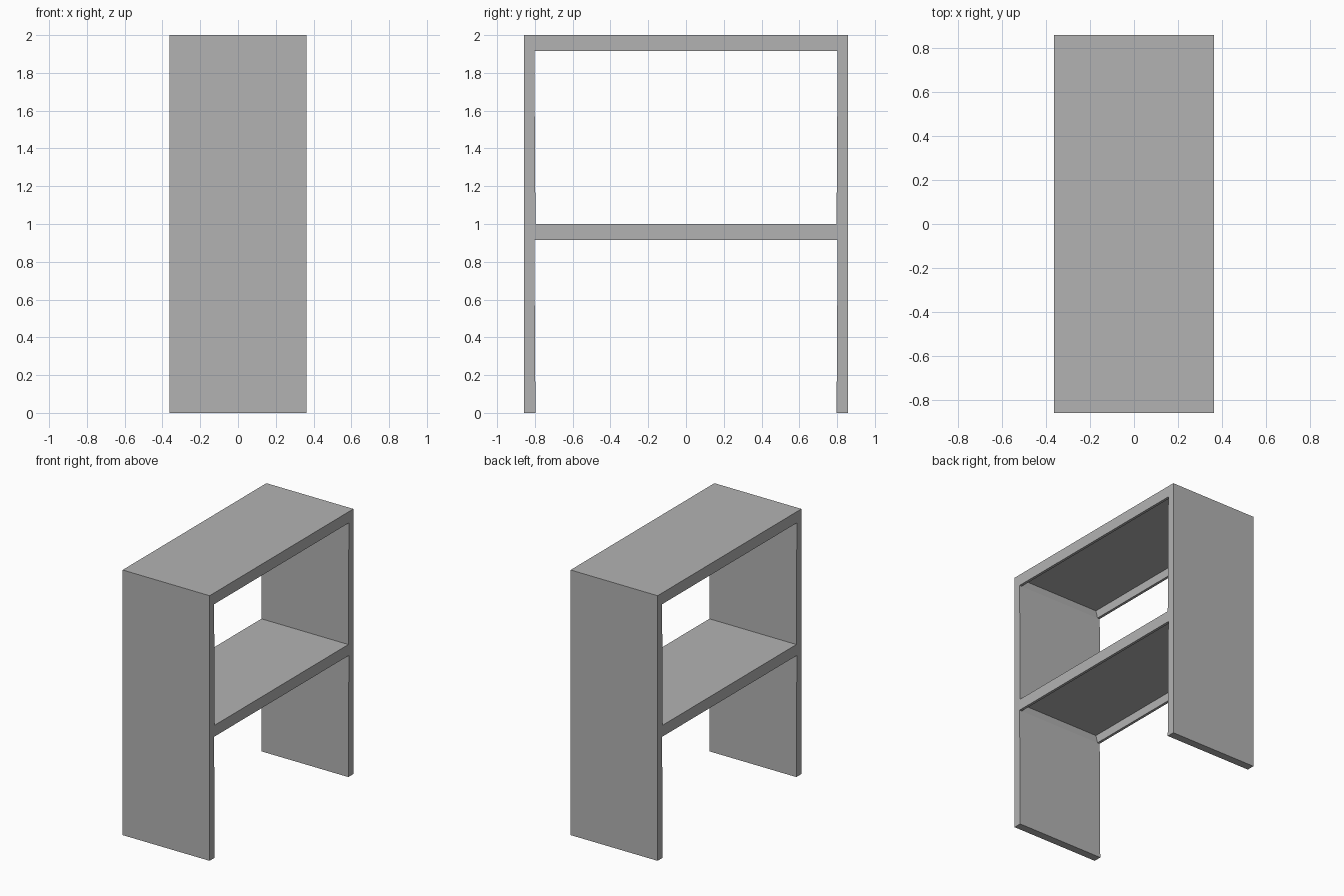
import bpy
import bmesh
from mathutils import Vector

cube = bpy.data.objects.get("Cube")
if cube:
    bpy.data.objects.remove(cube, do_unlink=True)

grey = bpy.data.materials.new("plain grey")
grey.use_nodes = True
colour = (0.45, 0.45, 0.45, 1)
grey.diffuse_color = colour
grey.node_tree.nodes["Principled BSDF"].inputs["Base Color"].default_value = colour

HALF_X = 0.363    # half the depth of every panel
HALF_Y = 0.857    # outer face of the side panels
SOCKET = 0.82     # where the boards end inside the side panels
SKIN = 0.02       # thickness of the hollow boards
BOARD = 0.085     # full height of the boards
LEVELS = (1, 2)   # top surface of each board


def extrude_profile(name, points, sweep):
    """Extrude a closed profile along a sweep vector."""
    bm = bmesh.new()
    face = bm.faces.new([bm.verts.new(p) for p in points])
    result = bmesh.ops.extrude_face_region(bm, geom=[face])
    moved = [v for v in result["geom"] if isinstance(v, bmesh.types.BMVert)]
    bmesh.ops.translate(bm, verts=moved, vec=Vector(sweep))
    bmesh.ops.recalc_face_normals(bm, faces=bm.faces)
    mesh = bpy.data.meshes.new(name)
    bm.to_mesh(mesh)
    bm.free()
    mesh.materials.append(grey)
    obj = bpy.data.objects.new(name, mesh)
    bpy.context.collection.objects.link(obj)
    return obj


# Side panels, slightly tapered inside, with a sloped notch under each board
inner = []
for top in LEVELS:
    inner += [(0.797, top - 1), (0.803, top - BOARD), (SOCKET, top - SKIN)]
outline = [(HALF_Y, 0)] + inner + [(SOCKET, 2), (HALF_Y, 2)]
for name, side in (("front_panel", -1), ("back_panel", 1)):
    extrude_profile(name, [(-HALF_X, side * y, z) for y, z in outline],
                    (2 * HALF_X, 0, 0))

# Boards, hollow underneath with a rim along both long edges
inside = HALF_X - SKIN
for name, top in zip(("shelf", "top_board"), LEVELS):
    low, under = top - BOARD, top - SKIN
    channel = [(-HALF_X, low), (-HALF_X, top), (HALF_X, top), (HALF_X, low),
               (inside, low), (inside, under), (-inside, under), (-inside, low)]
    extrude_profile(name, [(x, -SOCKET, z) for x, z in channel],
                    (0, 2 * SOCKET, 0))
